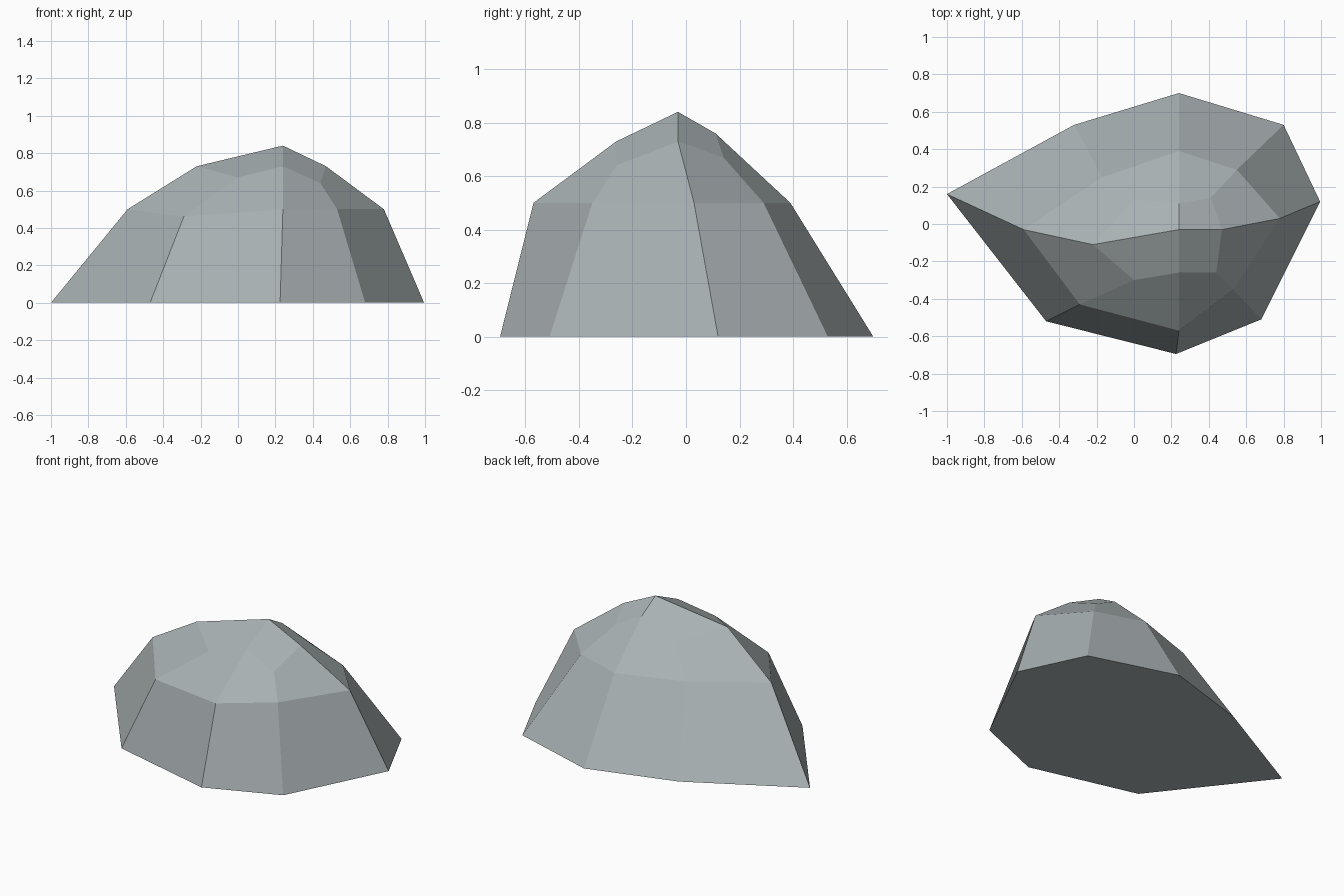
import bpy, bmesh

if "Cube" in bpy.data.objects:
    bpy.data.objects.remove(bpy.data.objects["Cube"])

# Faceted boulder: three eight-sided rings, a peak and a flat base
rings = [
    [(-1, .16, 0), (-.47, -.52, 0), (.225, -.695, 0), (.68, -.51, 0),
     (.995, .12, 0), (.80, .53, 0), (.24, .70, 0), (-.32, .53, 0)],
    [(-.59, -.03, .5), (-.29, -.43, .46), (.24, -.57, .5), (.53, -.35, .5),
     (.78, .03, .5), (.55, .29, .5), (.24, .39, .5), (-.17, .25, .5)],
    [(-.22, -.11, .73), (0, -.30, .67), (.24, -.26, .73), (.44, -.26, .64),
     (.47, -.03, .73), (.41, .14, .67), (.24, .11, .76), (0, .13, .67)],
]

bm = bmesh.new()
loops = [[bm.verts.new(p) for p in ring] for ring in rings]
peak = bm.verts.new((.24, -.03, .84))

# Sides
for low, high in zip(loops, loops[1:]):
    for i in range(8):
        j = (i + 1) % 8
        bm.faces.new((low[i], low[j], high[j], high[i]))
# Four cap faces around the peak
top = loops[-1]
for i in range(0, 8, 2):
    bm.faces.new((top[i], top[i + 1], top[(i + 2) % 8], peak))
# Base
bm.faces.new(loops[0][::-1])
bmesh.ops.recalc_face_normals(bm, faces=bm.faces)

mesh = bpy.data.meshes.new("boulder")
bm.to_mesh(mesh)
bm.free()
boulder = bpy.data.objects.new("boulder", mesh)
bpy.context.collection.objects.link(boulder)

# Stone colour
stone = bpy.data.materials.new("grey stone")
stone.diffuse_color = (.40, .445, .452, 1)
stone.use_nodes = True
stone.node_tree.nodes["Principled BSDF"].inputs["Base Color"].default_value = stone.diffuse_color
mesh.materials.append(stone)
